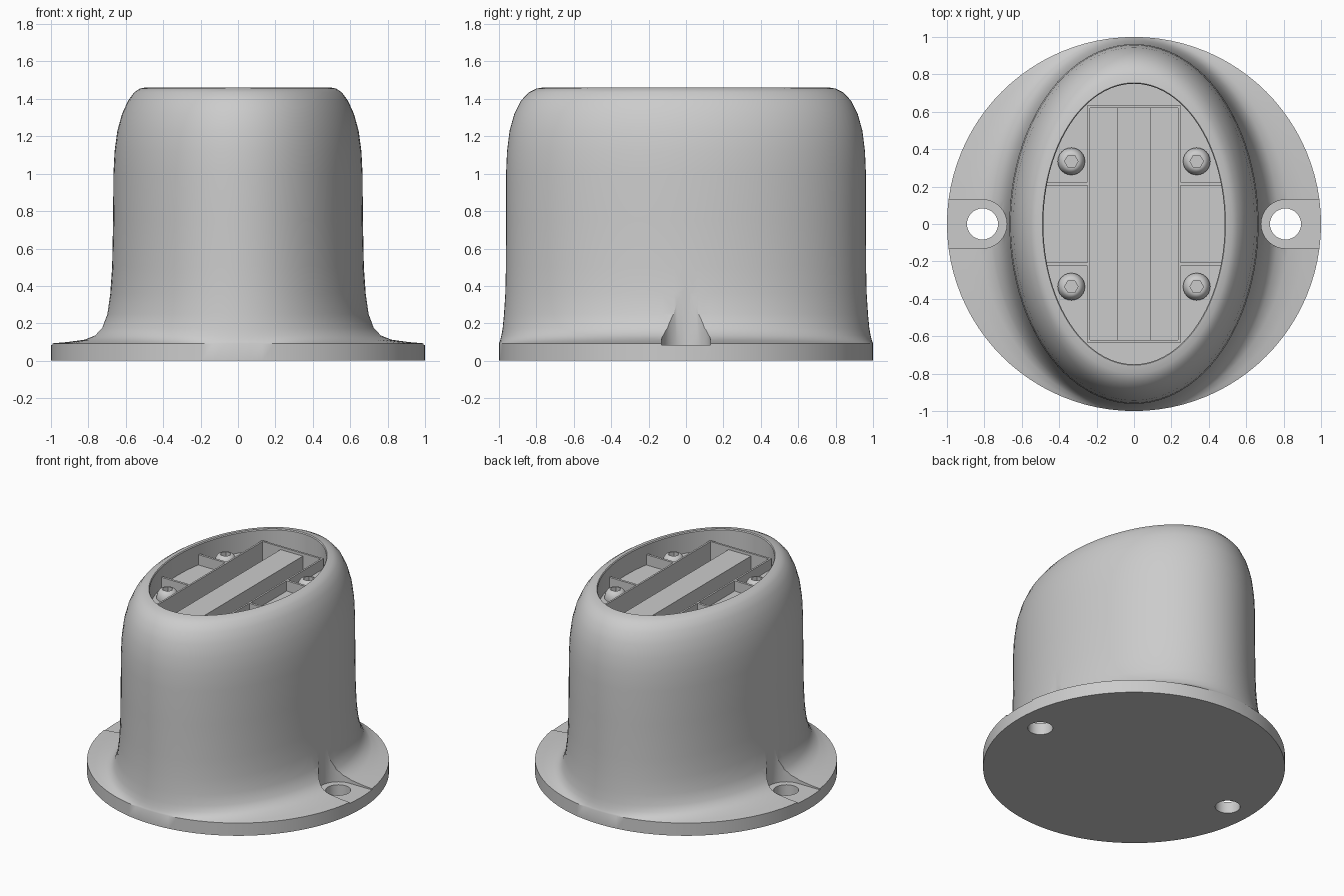
import bpy, bmesh, math

if "Cube" in bpy.data.objects:
    bpy.data.objects.remove(bpy.data.objects["Cube"])


def loft(name, rings, segs, center=(0, 0), hexagonal=()):
    """Stack elliptical rings (rx, ry, z), cap both ends; listed rings become hexagons."""
    bm = bmesh.new()
    loops = []
    for i, (rx, ry, z) in enumerate(rings):
        loop = []
        for k in range(segs):
            t = 2 * math.pi * k / segs
            f = 1.0
            if i in hexagonal:
                f = math.cos(math.pi / 6) / math.cos(t % (math.pi / 3) - math.pi / 6)
            loop.append(bm.verts.new((center[0] + rx * f * math.cos(t),
                                      center[1] + ry * f * math.sin(t), z)))
        loops.append(loop)
    for a, b in zip(loops, loops[1:]):
        for k in range(segs):
            n = (k + 1) % segs
            bm.faces.new((a[k], a[n], b[n], b[k]))
    bm.faces.new(loops[0][::-1])
    bm.faces.new(loops[-1])
    return finish(name, bm)


def box(name, x0, x1, y0, y1, z0, z1):
    bm = bmesh.new()
    bmesh.ops.create_cube(bm, size=1)
    for v in bm.verts:
        v.co = (x1 if v.co.x > 0 else x0, y1 if v.co.y > 0 else y0, z1 if v.co.z > 0 else z0)
    return finish(name, bm)


def finish(name, bm):
    bmesh.ops.recalc_face_normals(bm, faces=bm.faces)
    mesh = bpy.data.meshes.new(name)
    bm.to_mesh(mesh)
    bm.free()
    ob = bpy.data.objects.new(name, mesh)
    bpy.context.collection.objects.link(ob)
    return ob


def select(ob):
    bpy.ops.object.select_all(action='DESELECT')
    ob.select_set(True)
    bpy.context.view_layer.objects.active = ob


def smooth(ob, deg=30):
    select(ob)
    bpy.ops.object.shade_smooth_by_angle(angle=math.radians(deg))


def cut(ob, cutter):
    cutter.hide_render = True
    mod = ob.modifiers.new("cut", 'BOOLEAN')
    mod.operation, mod.object, mod.solver = 'DIFFERENCE', cutter, 'EXACT'
    select(ob)
    bpy.ops.object.modifier_apply(modifier=mod.name)
    bpy.data.objects.remove(cutter)


FLOOR, RIB_TOP = 1.31, 1.385

# Housing: round flange flaring into an oval body, rounded top, recessed floor
housing = loft("housing", [
    (1, 1, 0), (1, 1, 0.093), (0.92, 0.997, 0.1), (0.83, 0.993, 0.112), (0.77, 0.987, 0.135),
    (0.73, 0.98, 0.175), (0.70, 0.973, 0.25), (0.683, 0.966, 0.36), (0.673, 0.963, 0.5),
    (0.668, 0.962, 0.75), (0.666, 0.962, 1.0), (0.66, 0.957, 1.12), (0.645, 0.943, 1.23),
    (0.62, 0.918, 1.32), (0.588, 0.883, 1.39), (0.555, 0.84, 1.435), (0.525, 0.8, 1.455),
    (0.49, 0.755, 1.462), (0.485, 0.75, 1.455), (0.485, 0.75, FLOOR)], 96)

# Mounting notches and bolt holes on both sides of the flange
for s in (-1, 1):
    cut(housing, loft("notch_cutter", [(0.13, 0.13, 0.085), (0.13, 0.13, 0.6)], 32, (0.81 * s, 0)))
    xs = sorted((0.81 * s, 1.1 * s))
    cut(housing, box("notch_slot_cutter", *xs, -0.13, 0.13, 0.085, 0.6))
    cut(housing, loft("hole_cutter", [(0.083, 0.083, -0.1), (0.083, 0.083, 0.3)], 32, (0.81 * s, 0)))

# Long central channel in the top
cut(housing, box("channel_cutter", -0.235, 0.235, -0.62, 0.62, 1.2, 1.6))
smooth(housing)

# Bar standing in the channel
box("center_bar", -0.09, 0.09, -0.62, 0.62, 1.19, 1.365)

# Thin frame around the channel, cross ribs and screws
for s in (-1, 1):
    box("channel_side_wall", *sorted((0.235 * s, 0.248 * s)), -0.635, 0.635, FLOOR - 0.01, RIB_TOP)
    box("channel_end_wall", -0.235, 0.235, *sorted((0.62 * s, 0.635 * s)), FLOOR - 0.01, RIB_TOP)
    for t in (-1, 1):
        box("cross_rib", *sorted((0.248 * s, 0.47 * s)), *sorted((0.207 * t, 0.224 * t)),
            FLOOR - 0.01, RIB_TOP)
        screw = loft("button_screw", [
            (0.073, 0.073, FLOOR - 0.005), (0.073, 0.073, 1.325), (0.067, 0.067, 1.348),
            (0.055, 0.055, 1.368), (0.042, 0.042, 1.376), (0.036, 0.036, 1.376),
            (0.036, 0.036, 1.345)], 24, (0.335 * s, 0.335 * t), hexagonal=(5, 6))
        smooth(screw, 35)
